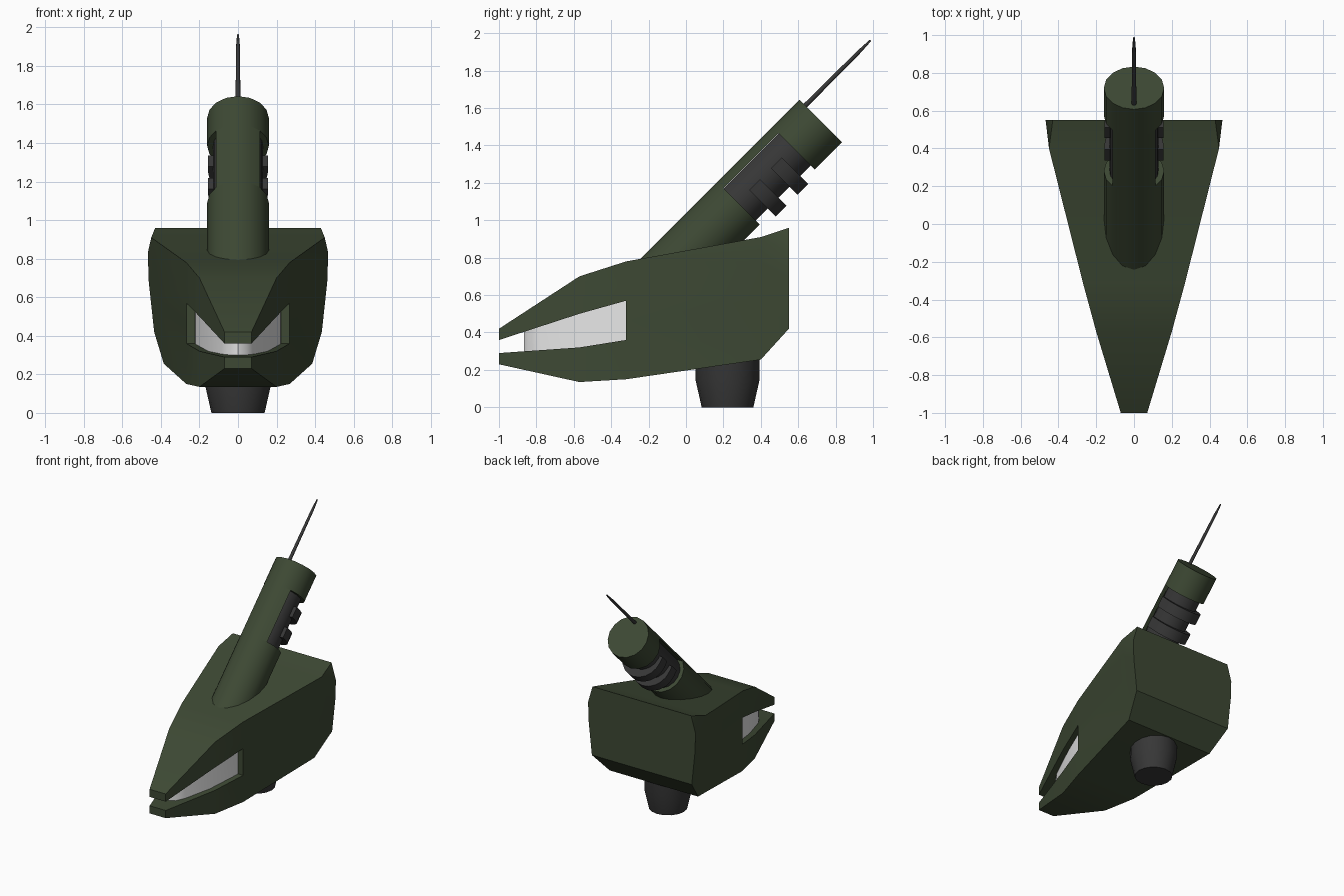
import bpy, bmesh, math

cube = bpy.data.objects.get("Cube")
if cube:
    bpy.data.objects.remove(cube, do_unlink=True)


def material(name, rgb, rough):
    m = bpy.data.materials.new(name)
    m.use_nodes = True
    m.diffuse_color = (*rgb, 1)
    node = m.node_tree.nodes["Principled BSDF"]
    node.inputs["Base Color"].default_value = (*rgb, 1)
    node.inputs["Roughness"].default_value = rough
    return m


GREEN = material("dark_green", (0.047, 0.066, 0.034), 0.6)
DARK = material("charcoal", (0.038, 0.038, 0.038), 0.6)
PALE = material("pale_lens", (0.8, 0.8, 0.8), 0.5)


def activate(ob):
    bpy.ops.object.select_all(action="DESELECT")
    ob.select_set(True)
    bpy.context.view_layer.objects.active = ob


def smooth(ob, degrees=32):
    activate(ob)
    bpy.ops.object.shade_smooth_by_angle(angle=math.radians(degrees))


def loft(name, rings, mat):
    """Skin a list of equal closed rings and cap both ends."""
    n = len(rings[0])
    verts = [p for ring in rings for p in ring]
    faces = [tuple(range(n)), tuple(range(len(verts) - n, len(verts)))]
    for r in range(len(rings) - 1):
        for i in range(n):
            j = (i + 1) % n
            faces.append((r * n + i, r * n + j, (r + 1) * n + j, (r + 1) * n + i))
    me = bpy.data.meshes.new(name)
    me.from_pydata(verts, [], faces)
    bm = bmesh.new()
    bm.from_mesh(me)
    bmesh.ops.recalc_face_normals(bm, faces=bm.faces)
    bm.to_mesh(me)
    bm.free()
    me.materials.append(mat)
    ob = bpy.data.objects.new(name, me)
    bpy.context.collection.objects.link(ob)
    return ob


def arc(radius, start=0, end=360, steps=16, cx=0, cy=0):
    """Points of an arc; a full turn leaves out the repeated last point."""
    count = steps if end - start == 360 else steps + 1
    angles = [math.radians(start + (end - start) * i / steps) for i in range(count)]
    return [(cx + radius * math.cos(a), cy + radius * math.sin(a)) for a in angles]


# Hull: half sections from the top corner down to the bottom corner
def straight_side(top, bottom):
    return [(top[0] + (bottom[0] - top[0]) * t, top[1] + (bottom[1] - top[1]) * t)
            for t in (0, 0.2, 0.5, 1)]


sections = [
    (-1.0, straight_side((0.07, 0.42), (0.07, 0.23))),
    (-0.57, straight_side((0.2, 0.70), (0.2, 0.135))),
    (-0.32, straight_side((0.268, 0.78), (0.268, 0.15))),
    (0.4, straight_side((0.45, 0.91), (0.385, 0.255))),
    (0.55, [(0.43, 0.96), (0.468, 0.83), (0.463, 0.68), (0.435, 0.42)]),
]
rings = [[(x, y, z) for x, z in half] + [(-x, y, z) for x, z in reversed(half)]
         for y, half in sections]
hull = loft("hull", rings, GREEN)

# Small corner facets at the upper rear
bm = bmesh.new()
bm.from_mesh(hull.data)
bm.verts.ensure_lookup_table()
for a, b in ((24, 33), (31, 38)):
    bmesh.ops.connect_vert_pair(bm, verts=[bm.verts[a], bm.verts[b]])
bm.to_mesh(hull.data)
bm.free()

# Eye slot cut across the nose
SLOT = [(-1.1, 0.283, 0.327), (-0.57, 0.32, 0.50), (-0.32, 0.36, 0.57)]
outline = [(y, low) for y, low, high in SLOT] + [(y, high) for y, low, high in reversed(SLOT)]
cutter = loft("slot_cutter", [[(x, y, z) for y, z in outline] for x in (-0.6, 0.6)], GREEN)
cutter.hide_render = True
mod = hull.modifiers.new("slot", "BOOLEAN")
mod.operation = "DIFFERENCE"
mod.solver = "EXACT"
mod.object = cutter
activate(hull)
bpy.ops.object.modifier_apply(modifier=mod.name)
bpy.data.objects.remove(cutter, do_unlink=True)
smooth(hull)

# Soft rear crease
sharp = hull.data.attributes.get("sharp_edge")
if sharp:
    for e in hull.data.edges:
        ends = [hull.data.vertices[v].co for v in e.vertices]
        if all(abs(p.y - 0.55) < 0.01 and abs(p.z - 0.42) < 0.01 for p in ends):
            sharp.data[e.index].value = False


# Lens filling the slot, set in from the hull sides
def slot_height(y, k):
    for a, b in zip(SLOT, SLOT[1:]):
        if y <= b[0]:
            break
    return a[k] + (b[k] - a[k]) * (y - a[0]) / (b[0] - a[0])


plan = [(0.225, -0.30), (0.22, -0.34), (0.155, -0.57), (0.085, -0.78), (0.045, -0.845)]
plan = plan + [(0, -0.865)] + [(-x, y) for x, y in reversed(plan)]
lens = loft("lens", [[(x, y, slot_height(y, k) + pad) for x, y in plan]
                     for k, pad in ((1, -0.015), (2, 0.015))], PALE)
smooth(lens, 40)


# Tilted barrel: sections in x and v, swept along u at 45 degrees
def tilt(x, v, u):
    s = math.sqrt(0.5)
    return (x, (u - v) * s - 0.405, (u + v) * s + 0.405)


def sweep(name, shape, u0, u1, mat):
    ob = loft(name, [[tilt(x, v, u) for x, v in shape] for u in (u0, u1)], mat)
    smooth(ob)
    return ob


R = 0.16
sweep("barrel_lower", arc(R), 0.29, 0.97, GREEN)
sweep("barrel_upper", arc(R), 1.386, 1.591, GREEN)
sweep("barrel_spine", arc(R, 45, 135, 4), 0.97, 1.386, GREEN)
sweep("barrel_core", arc(0.13, 120, 420, 14), 0.96, 1.396, DARK)

# Half-ring ribs on the underside of the core
for i, u in enumerate((1.06, 1.225)):
    rib = arc(0.155, 180, 360, 10, cy=-0.035)
    sweep(f"rib_{i + 1}", [(-0.155, 0.01)] + rib + [(0.155, 0.01)], u, u + 0.082, DARK)

# Thin tapered rod at the barrel end
rod = loft("rod", [[tilt(x, v, u) for x, v in arc(r, steps=8, cy=0.117)]
                   for u, r in ((1.56, 0.013), (2.0, 0.010), (2.085, 0.005))], DARK)
smooth(rod, 50)

# Neck under the hull
neck = loft("neck", [[(x, y, z) for x, y in arc(r, cy=0.222)]
                     for z, r in ((0, 0.138), (0.15, 0.172), (0.36, 0.172))], DARK)
smooth(neck)
